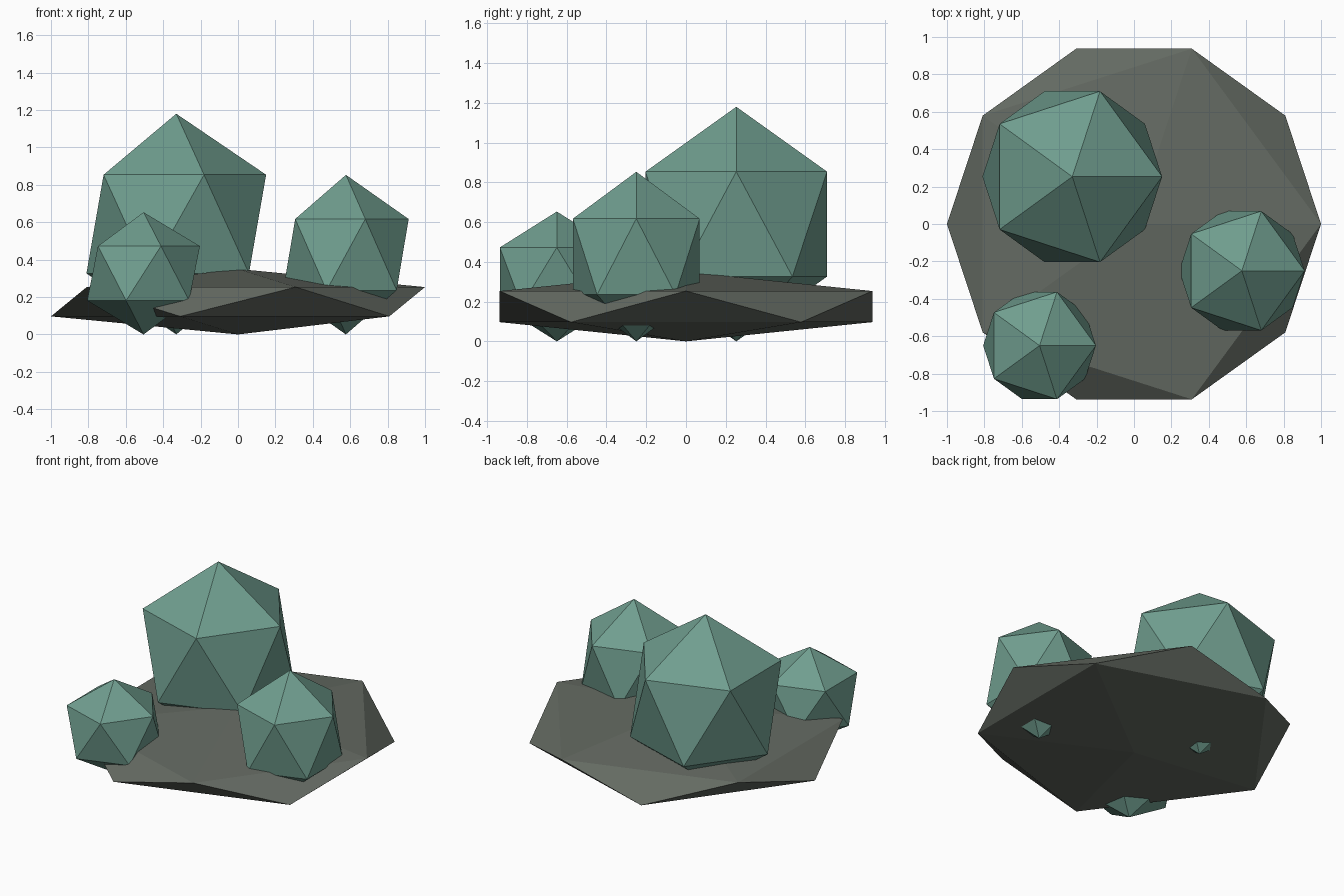
import bpy

if "Cube" in bpy.data.objects:
    bpy.data.objects.remove(bpy.data.objects["Cube"])


def material(name, rgb):
    m = bpy.data.materials.new(name)
    m.diffuse_color = (*rgb, 1.0)
    m.use_nodes = True
    m.node_tree.nodes["Principled BSDF"].inputs["Base Color"].default_value = m.diffuse_color
    return m


def faceted_stone(name, x, y, radius_x, radius_y, height, mat):
    """Flat-shaded icosahedron resting its lowest point on z = 0."""
    bpy.ops.mesh.primitive_ico_sphere_add(
        subdivisions=1, radius=1.0, location=(x, y, height / 2))
    obj = bpy.context.object
    obj.name = name
    obj.scale = (radius_x, radius_y, height / 2)
    bpy.ops.object.transform_apply(location=False, rotation=False, scale=True)
    obj.data.materials.append(mat)
    return obj


rock_grey = material("rock_grey", (0.127, 0.144, 0.122))
crystal_green = material("crystal_green", (0.162, 0.342, 0.275))

# Wide flattened rock base
faceted_stone("rock_base", 0, 0, 1.118, 1.102, 0.35, rock_grey)

# Three crystals embedded in the base
for name, x, y, radius, height in (
    ("large_crystal", -0.33, 0.253, 0.537, 1.18),
    ("medium_crystal", 0.577, -0.25, 0.375, 0.853),
    ("small_crystal", -0.505, -0.65, 0.337, 0.653),
):
    faceted_stone(name, x, y, radius, radius, height, crystal_green)
